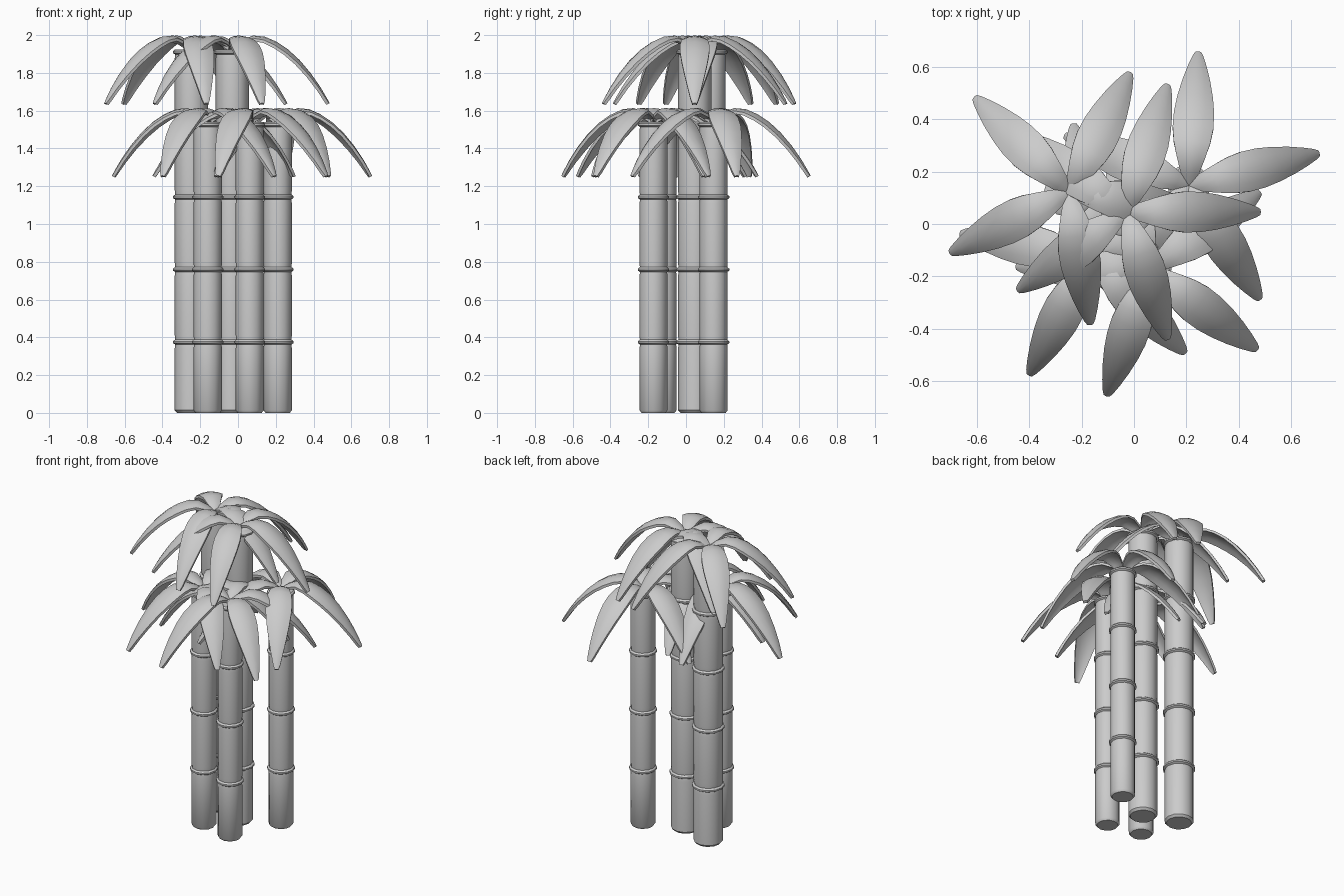
import bpy, bmesh, math
from mathutils import Vector

if "Cube" in bpy.data.objects:
    bpy.data.objects.remove(bpy.data.objects["Cube"])

grey = bpy.data.materials.new("plain_grey")
grey.diffuse_color = (0.6, 0.6, 0.6, 1)
grey.use_nodes = True
grey.node_tree.nodes["Principled BSDF"].inputs["Base Color"].default_value = grey.diffuse_color


def finish(bm, name, angle):
    bmesh.ops.recalc_face_normals(bm, faces=bm.faces)
    mesh = bpy.data.meshes.new(name)
    bm.to_mesh(mesh)
    bm.free()
    mesh.materials.append(grey)
    obj = bpy.data.objects.new(name, mesh)
    bpy.context.collection.objects.link(obj)
    bpy.ops.object.select_all(action='DESELECT')
    obj.select_set(True)
    bpy.context.view_layer.objects.active = obj
    bpy.ops.object.shade_smooth_by_angle(angle=math.radians(angle))
    return obj


def loft(bm, rings):
    """Join closed rings of points into a capped skin."""
    rows = [[bm.verts.new(p) for p in ring] for ring in rings]
    n = len(rows[0])
    for a, b in zip(rows, rows[1:]):
        for i in range(n):
            j = (i + 1) % n
            bm.faces.new((a[i], a[j], b[j], b[i]))
    bm.faces.new(rows[0][::-1])
    bm.faces.new(rows[-1])


STEP = 0.384      # distance between stalk joints
SIDES = 12


def stalk(name, x, y, r, joints):
    # lathe profile: bevelled foot, straight segments, a lip at each joint
    profile = [(r * 0.86, 0.0), (r, 0.014)]
    for k in range(1, joints + 1):
        z = k * STEP - 0.012
        profile += [(r, z - 0.03), (r * 0.97, z - 0.01), (r * 1.11, z - 0.003),
                    (r * 1.11, z + 0.007), (r * 0.98, z + 0.016)]
        if k < joints:
            profile.append((r, z + 0.04))
    rings = [[(x + q * math.cos(2 * math.pi * i / SIDES),
               y + q * math.sin(2 * math.pi * i / SIDES), z)
              for i in range(SIDES)] for q, z in profile]
    bm = bmesh.new()
    loft(bm, rings)
    finish(bm, name, 40)


# leaf spine: distance out, drop below crown top, half width
SPINE = [(0.0, 0.072, 0.022), (0.05, 0.035, 0.036), (0.11, 0.010, 0.055),
         (0.17, 0.016, 0.070), (0.23, 0.042, 0.078), (0.29, 0.082, 0.077),
         (0.35, 0.137, 0.068), (0.41, 0.208, 0.053), (0.46, 0.280, 0.036),
         (0.495, 0.340, 0.021), (0.508, 0.364, 0.012)]
THICK = 0.016


def add_leaf(bm, x, y, top, angle):
    out = Vector((math.cos(angle), math.sin(angle), 0))
    side = Vector((-out.y, out.x, 0))
    up = Vector((0, 0, 1))
    pts = [Vector((x, y, top)) + out * d - up * h for d, h, w in SPINE]
    rings = []
    for i, p in enumerate(pts):
        t = (pts[min(i + 1, len(pts) - 1)] - pts[max(i - 1, 0)]).normalized()
        normal = t.cross(side)
        w = SPINE[i][2]
        across = (-1, -0.55, 0, 0.55, 1)
        upper = [p + side * w * u + normal * (0.008 - 0.26 * w * u * u)
                 for u in across]
        lower = [q - normal * THICK for q in reversed(upper)]
        rings.append(upper + lower)
    loft(bm, rings)


def crown(name, x, y, top, turn):
    bm = bmesh.new()
    for k in range(5):
        add_leaf(bm, x, y, top, math.radians(turn + 72 * k))
    finish(bm, name, 50)


# name, x, y, radius, joint count, crown rotation
PLANTS = [("tall_left", -0.247, 0.122, 0.088, 5, 63),
          ("tall_middle", -0.030, 0.046, 0.088, 5, 0),
          ("short_right", 0.210, 0.146, 0.075, 4, 14),
          ("short_front", 0.062, -0.172, 0.074, 4, 35),
          ("short_left", -0.160, -0.125, 0.075, 4, 26)]

for name, x, y, r, joints, turn in PLANTS:
    stalk(name + "_stalk", x, y, r, joints)
    crown(name + "_leaves", x, y, joints * STEP + 0.08, turn)
